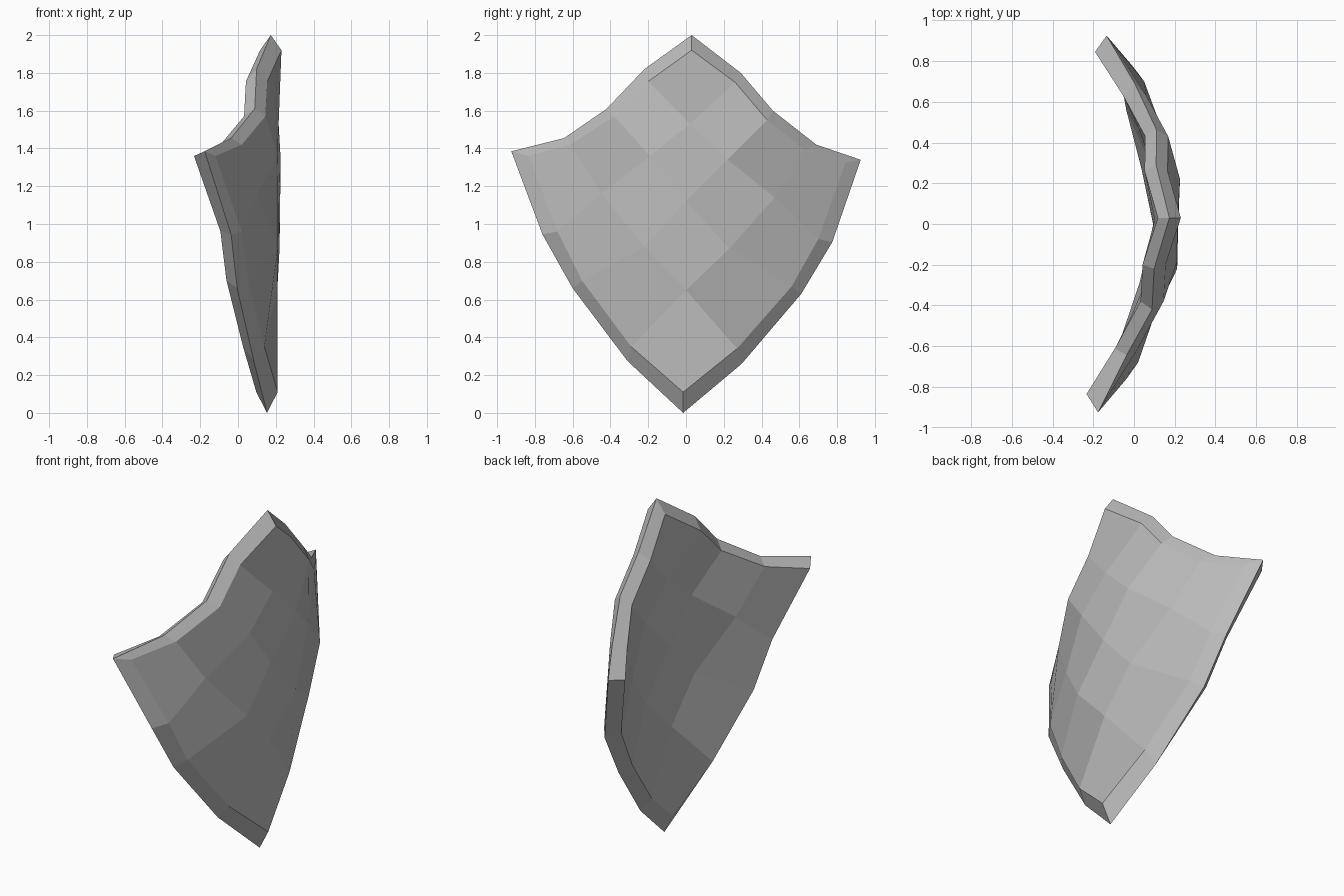
import bpy, bmesh

if "Cube" in bpy.data.objects:
    bpy.data.objects.remove(bpy.data.objects["Cube"])

THICKNESS = 0.113

# Outer face of the plate: a 5 x 5 diamond lattice of (x, y, z).
# Rows run from the upper left edge to the lower right edge.
LATTICE = [
    [(.23, .03, 1.92), (.155, -.20, 1.755), (.145, -.38, 1.57), (.02, -.61, 1.42), (-.12, -.835, 1.36)],
    [(.165, .26, 1.75), (.215, .02, 1.53), (.21, -.19, 1.36), (.10, -.45, 1.16), (.02, -.68, .96)],
    [(.168, .43, 1.55), (.226, .22, 1.34), (.217, 0, 1.12), (.212, -.22, .88), (.052, -.55, .70)],
    [(.06, .63, 1.39), (.135, .47, 1.14), (.22, .23, .87), (.208, 0, .65), (.14, -.29, .35)],
    [(-.078, .845, 1.325), (.05, .70, .92), (.075, .56, .67), (.15, .27, .34), (.21, -.015, .11)],
]
# Ridge of the pointed rim (y, z): top, left, bottom, right, back to top
RIDGE = [
    (.03, 2.0), (-.22, 1.82), (-.42, 1.61), (-.645, 1.455),
    (-.925, 1.385), (-.76, .945), (-.60, .66), (-.31, .275),
    (-.015, 0), (.295, .26), (.61, .63), (.775, .905),
    (.925, 1.34), (.69, 1.42), (.46, 1.60), (.29, 1.80),
]
# Lattice cells along the border, in the same order as the ridge
BORDER = ([(0, j) for j in range(4)] + [(i, 4) for i in range(4)]
          + [(4, j) for j in range(4, 0, -1)] + [(i, 0) for i in range(4, 0, -1)])

grey = bpy.data.materials.new("plain_grey")
grey.diffuse_color = (0.5, 0.5, 0.5, 1)
grey.use_nodes = True
grey.node_tree.nodes["Principled BSDF"].inputs["Base Color"].default_value = grey.diffuse_color

bm = bmesh.new()
# Outer and inner curved faces
outer = [[bm.verts.new(p) for p in row] for row in LATTICE]
inner = [[bm.verts.new((x - THICKNESS, y, z)) for x, y, z in row] for row in LATTICE]
for side in (outer, inner):
    for i in range(4):
        for j in range(4):
            bm.faces.new((side[i][j], side[i][j + 1], side[i + 1][j + 1], side[i + 1][j]))

# Pointed rim joining both faces along a middle ridge
ridge = [bm.verts.new((LATTICE[i][j][0] - THICKNESS / 2, y, z))
         for (i, j), (y, z) in zip(BORDER, RIDGE)]
for k in range(16):
    n = (k + 1) % 16
    (a, b), (c, d) = BORDER[k], BORDER[n]
    for side in (outer, inner):
        bm.faces.new((side[a][b], side[c][d], ridge[n], ridge[k]))

bmesh.ops.recalc_face_normals(bm, faces=bm.faces)
mesh = bpy.data.meshes.new("curved_shield_plate")
bm.to_mesh(mesh)
bm.free()
mesh.materials.append(grey)
plate = bpy.data.objects.new("curved_shield_plate", mesh)
bpy.context.collection.objects.link(plate)
